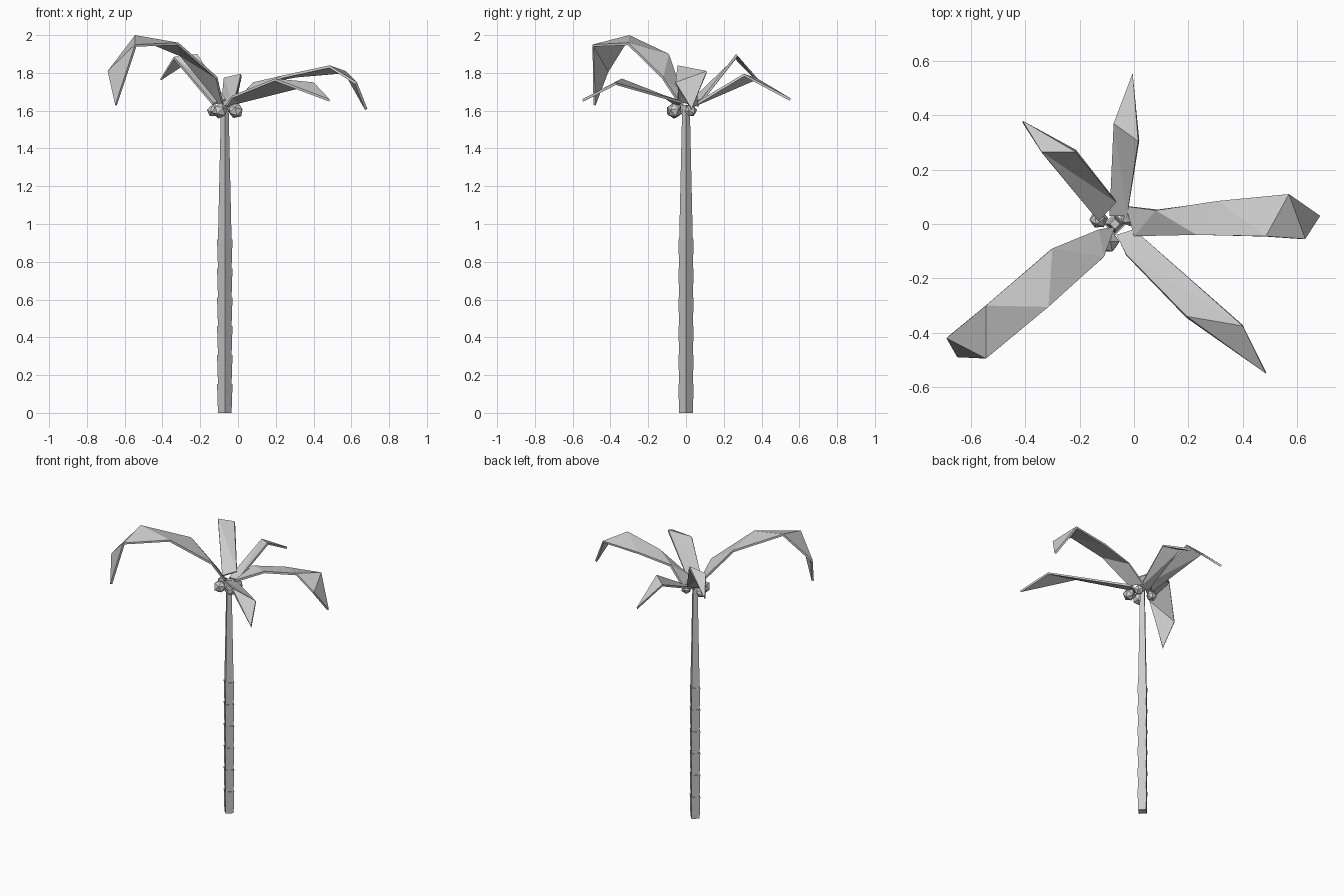
import bpy, bmesh, math

if "Cube" in bpy.data.objects:
    bpy.data.objects.remove(bpy.data.objects["Cube"])

CX = -0.07  # trunk axis


def finish(name, bm):
    me = bpy.data.meshes.new(name)
    bm.to_mesh(me)
    bm.free()
    ob = bpy.data.objects.new(name, me)
    bpy.context.collection.objects.link(ob)
    return ob


# Trunk: four-sided flaring sections, then one long tapering section
bm = bmesh.new()
step = 0.153
profile = []
for i in range(6):
    profile += [(0.036, i * step), (0.041, (i + 1) * step)]
profile += [(0.036, 6 * step), (0.02, 1.63)]
rings = []
for r, z in profile:
    rings.append([bm.verts.new((CX + r * math.cos(k * math.pi / 2),
                                r * math.sin(k * math.pi / 2), z)) for k in range(4)])
for a, b in zip(rings, rings[1:]):
    for k in range(4):
        n = (k + 1) % 4
        bm.faces.new((a[k], a[n], b[n], b[k]))
bm.faces.new(rings[0][::-1])
bm.faces.new(rings[-1])
finish("trunk", bm)


# Fronds: zigzag strips of triangles, given thickness
def frond(name, pts):
    bm = bmesh.new()
    vs = [bm.verts.new(p) for p in pts]
    for i in range(len(vs) - 2):
        t = vs[i:i + 3]
        bm.faces.new(t if i % 2 == 0 else t[::-1])
    bm.normal_update()
    if sum(f.normal.z * f.calc_area() for f in bm.faces) < 0:
        bmesh.ops.reverse_faces(bm, faces=bm.faces[:])
    ob = finish(name, bm)
    mod = ob.modifiers.new("thickness", "SOLIDIFY")
    mod.thickness = 0.014
    mod.offset = -1


frond("frond_front_left", [
    (-0.07, -0.01, 1.61), (-0.13, -0.02, 1.69), (-0.11, -0.12, 1.78),
    (-0.30, -0.09, 1.90), (-0.315, -0.305, 1.96), (-0.545, -0.30, 2.0),
    (-0.545, -0.495, 1.95), (-0.69, -0.42, 1.81), (-0.65, -0.49, 1.63)])
frond("frond_right", [
    (-0.03, 0.065, 1.63), (0.0, -0.045, 1.66), (0.08, 0.05, 1.75),
    (0.23, -0.04, 1.785), (0.31, 0.085, 1.79), (0.485, -0.045, 1.84),
    (0.57, 0.11, 1.81), (0.63, -0.055, 1.75), (0.685, 0.03, 1.61)])
frond("frond_front_right", [
    (-0.065, -0.04, 1.63), (0.0, -0.02, 1.65), (-0.03, -0.11, 1.68),
    (0.40, -0.375, 1.75), (0.195, -0.34, 1.77), (0.485, -0.55, 1.66)])
frond("frond_back", [
    (-0.09, 0.03, 1.63), (-0.025, 0.03, 1.63),
    (-0.075, 0.37, 1.775), (0.015, 0.305, 1.795), (-0.005, 0.555, 1.665)])
frond("frond_back_left", [
    (-0.13, 0.01, 1.64), (-0.065, 0.08, 1.66),
    (-0.34, 0.265, 1.885), (-0.215, 0.265, 1.90), (-0.41, 0.38, 1.77)])

# Coconuts around the crown
for i, (x, y, r) in enumerate([(-0.095, -0.065, 0.043), (-0.012, -0.06, 0.042),
                               (-0.13, 0.018, 0.035), (-0.02, 0.025, 0.034)]):
    bpy.ops.mesh.primitive_ico_sphere_add(subdivisions=1, radius=r, location=(x, y, 1.6),
                                          rotation=(0.3 * i, 0.2, 0.7 * i))
    bpy.context.object.name = f"coconut_{i + 1}"
